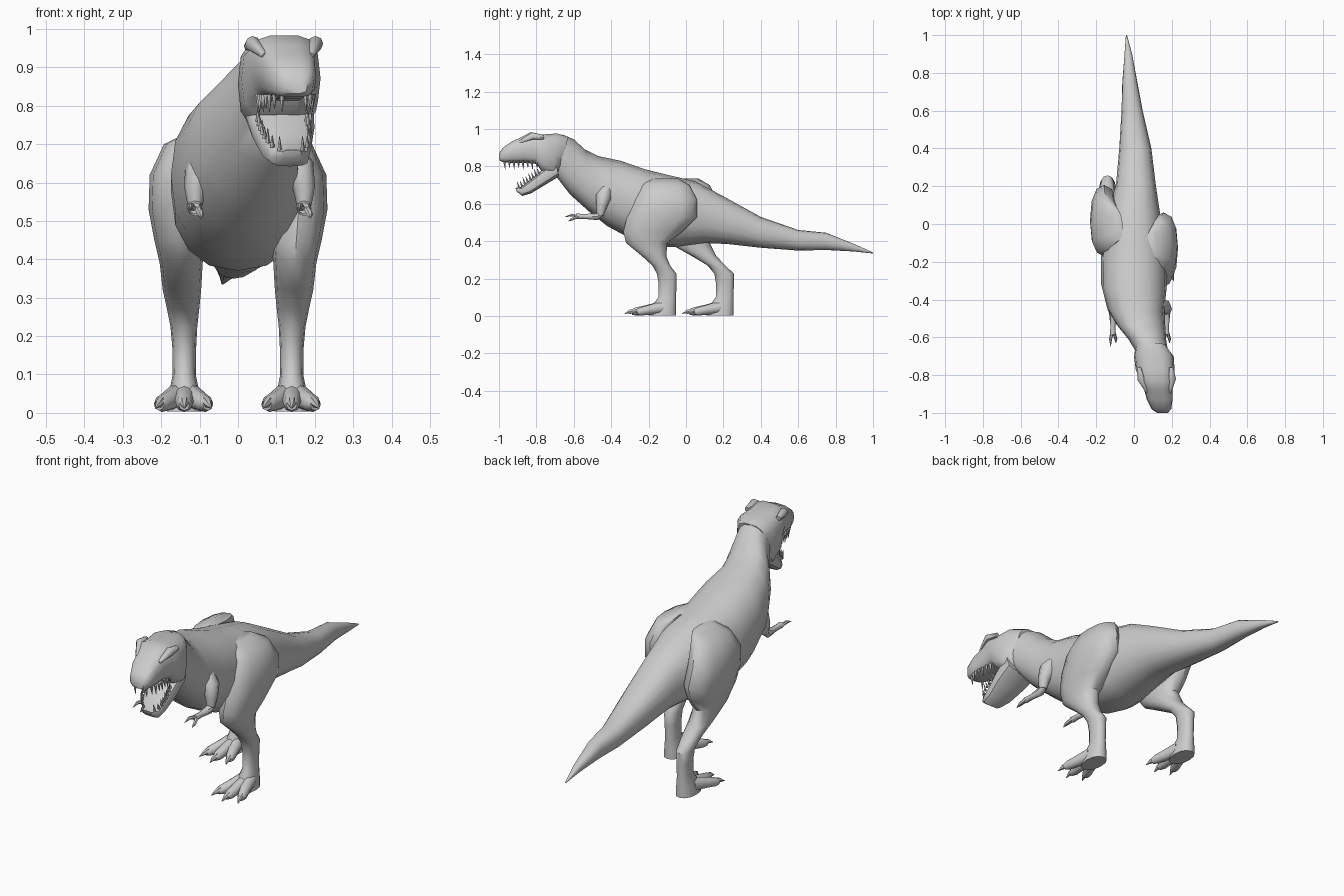
import bpy, bmesh, math
from mathutils import Vector as V


def new_object(name, bm):
    bmesh.ops.recalc_face_normals(bm, faces=bm.faces)
    me = bpy.data.meshes.new(name)
    bm.to_mesh(me)
    bm.free()
    ob = bpy.data.objects.new(name, me)
    bpy.context.collection.objects.link(ob)
    bpy.ops.object.select_all(action='DESELECT')
    ob.select_set(True)
    bpy.context.view_layer.objects.active = ob
    bpy.ops.object.shade_smooth_by_angle(angle=math.radians(45))
    return ob


def loft(bm, rings, n=14, power=1.0):
    """Skin rings of (centre, side axis, up axis); power < 1 makes them squarer."""
    def sq(v):
        return math.copysign(abs(v) ** power, v)
    loops = []
    for c, a, b in rings:
        angles = [2 * math.pi * i / n for i in range(n)]
        loops.append([bm.verts.new(c + a * sq(math.cos(t)) + b * sq(math.sin(t))) for t in angles])
    for p, q in zip(loops, loops[1:]):
        for i in range(n):
            j = (i + 1) % n
            bm.faces.new((p[i], p[j], q[j], q[i]))
    bm.faces.new(loops[0])
    bm.faces.new(loops[-1])


def profile_rings(rows):
    """Rows: top y, top z, bottom y, bottom z, centre x, half width."""
    out = []
    for ty, tz, by, bz, cx, hw in rows:
        out.append((V((cx, (ty + by) / 2, (tz + bz) / 2)), V((hw, 0, 0)),
                    V((0, (ty - by) / 2, (tz - bz) / 2))))
    return out


def tube(bm, pts, radii, n=8):
    pts = [V(p) for p in pts]
    rings = []
    for i, (p, r) in enumerate(zip(pts, radii)):
        d = (pts[min(i + 1, len(pts) - 1)] - pts[max(i - 1, 0)]).normalized()
        a = (V((1, 0, 0)) - d * d.x).normalized()
        rings.append((p, a * r, d.cross(a) * r))
    loft(bm, rings, n)


# Body: tail, torso and neck in one skin
bm = bmesh.new()
loft(bm, profile_rings([
    (1.0, .34, 1.0, .334, -.04, .003),
    (.9, .385, .9, .345, -.03, .02),
    (.75, .445, .75, .353, -.022, .04),
    (.6, .46, .6, .35, -.01, .056),
    (.4, .53, .4, .365, .007, .085),
    (.2, .64, .22, .385, .01, .105),
    (.05, .72, .1, .39, 0, .135),
    (-.1, .755, -.05, .37, 0, .165),
    (-.22, .785, -.15, .37, 0, .175),
    (-.35, .83, -.28, .405, 0, .175),
    (-.47, .855, -.42, .48, .01, .152),
    (-.54, .89, -.52, .56, .035, .13),
    (-.6, .945, -.62, .65, .07, .1),
    (-.66, .97, -.69, .74, .095, .085)]), 16, .88)
new_object("body", bm)

# Upper head and snout, turned slightly to one side
bm = bmesh.new()
loft(bm, profile_rings([
    (-.63, .96, -.67, .77, .09, .08),
    (-.69, .978, -.71, .735, .105, .105),
    (-.77, .972, -.77, .77, .112, .103),
    (-.83, .985, -.80, .812, .12, .092),
    (-.875, .96, -.86, .818, .127, .076),
    (-.93, .935, -.93, .818, .136, .068),
    (-.98, .9, -.98, .822, .145, .052),
    (-1.0, .868, -.998, .832, .15, .03)]), 14, .65)
new_object("head", bm)

# Open lower jaw
bm = bmesh.new()
loft(bm, profile_rings([
    (-.70, .84, -.68, .745, .105, .092),
    (-.765, .785, -.755, .70, .115, .084),
    (-.83, .73, -.83, .655, .125, .066),
    (-.88, .69, -.875, .642, .135, .05),
    (-.912, .685, -.905, .665, .14, .025)]), 12, .65)
new_object("lower_jaw", bm)

# Brow ridges above the eyes
bm = bmesh.new()
for s in (-1, 1):
    tube(bm, [(.112 + s * .085, -.76, .955), (.12 + s * .082, -.82, .962),
              (.13 + s * .06, -.89, .93)], [.012, .02, .008])
new_object("brow_ridges", bm)

# Teeth around both jaws
bm = bmesh.new()
for s in (-1, 1):
    for i in range(8):
        t = i / 7.6
        w = s * math.sqrt(1 - t ** 3)
        size = .026 + .008 * (i % 2)
        up = V((.118 + .03 * t + w * .066, -.80 - .185 * t, .83))
        tube(bm, [up, up + V((0, .004, -size - .012))], [.008, .001], 5)
        low = V((.115 + .025 * t + w * .064, -.785 - .115 * t, .76 - .085 * t))
        tube(bm, [low, low + V((0, -.012, size + .004))], [.007, .001], 5)
new_object("teeth", bm)

# Legs: rows of z, front y, back y, centre x, half width
LEG = [(.735, -.2, -.04, .09, .03), (.70, -.24, .02, .135, .058),
       (.62, -.28, .06, .155, .075), (.53, -.315, .06, .158, .075),
       (.45, -.335, -.02, .152, .066), (.39, -.32, -.1, .148, .056),
       (.32, -.235, -.105, .146, .05), (.27, -.18, -.085, .143, .042),
       (.225, -.155, -.05, .141, .035), (.17, -.146, -.051, .14, .031),
       (.10, -.148, -.053, .14, .03), (.05, -.185, -.053, .14, .04),
       (.003, -.2, -.053, .14, .045)]
for side, s, stride in (("right", 1, 0), ("left", -1, 1)):
    bm = bmesh.new()
    rings = []
    for z, f, b, x, w in LEG:
        k = min(max((z - .25) / .35, 0), 1)
        shift = stride * (.307 - .2 * k)
        rings.append((V((s * x, (f + b) / 2 + shift, z)), V((w, 0, 0)), V((0, (b - f) / 2, 0))))
    loft(bm, rings, 12, .88)
    new_object(side + "_leg", bm)

    # Three splayed toes with claws
    bm = bmesh.new()
    dy = stride * .307
    for spread, reach in ((-.066, -.265), (0, -.29), (.062, -.265)):
        root, tip = V((s * .14 + spread * .2, -.13 + dy, .045)), V((s * .14 + spread, reach + dy, .02))
        tube(bm, [root, root.lerp(tip, .5), root.lerp(tip, .85), tip], [.034, .026, .022, .014])
        claw = tip + V((spread * .15, -.038, -.008))
        tube(bm, [root.lerp(tip, .9) + V((0, 0, .008)), tip + V((0, -.01, .004)), claw],
             [.012, .011, .001], 6)
    new_object(side + "_toes", bm)

# Small arms with two clawed fingers
for side, s, x in (("right", 1, .172), ("left", -1, -.112)):
    bm = bmesh.new()
    tube(bm, [(x - s * .045, -.42, .69), (x - s * .015, -.44, .64), (x, -.452, .585),
              (x, -.458, .54)], [.03, .042, .029, .019])
    tube(bm, [(x, -.45, .55), (x, -.475, .532), (x, -.54, .532), (x, -.585, .533)],
         [.014, .02, .013, .015])
    for dx, y, z in ((-.012, -.648, .53), (.016, -.63, .507)):
        tube(bm, [(x + dx * .4, -.575, .533), (x + dx, -.61, z + .01), (x + dx, y, z)],
             [.009, .008, .001], 6)
    new_object(side + "_arm", bm)
